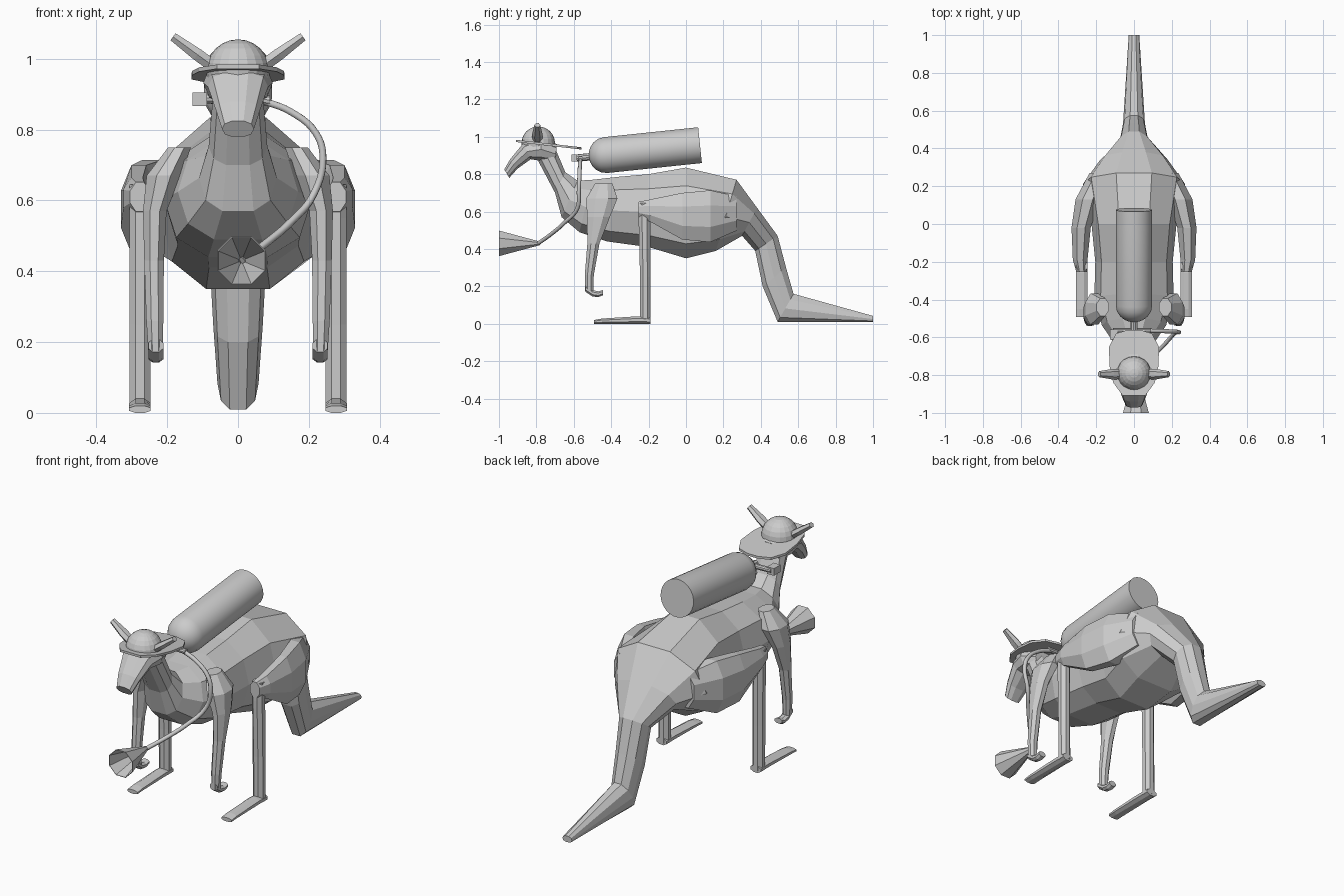
import bpy, bmesh, math
from mathutils import Vector as V

if "Cube" in bpy.data.objects:
    bpy.data.objects.remove(bpy.data.objects["Cube"])

grey = bpy.data.materials.new("plain grey")
grey.diffuse_color = (0.6, 0.6, 0.6, 1)
grey.use_nodes = True
grey.node_tree.nodes["Principled BSDF"].inputs["Base Color"].default_value = grey.diffuse_color


def finish(name, bm, mirror=False, smooth=False):
    bmesh.ops.recalc_face_normals(bm, faces=bm.faces)
    me = bpy.data.meshes.new(name)
    bm.to_mesh(me)
    bm.free()
    me.materials.append(grey)
    ob = bpy.data.objects.new(name, me)
    bpy.context.collection.objects.link(ob)
    if mirror:
        ob.modifiers.new("mirror", "MIRROR").use_mirror_merge = False
    if smooth:
        bpy.ops.object.select_all(action="DESELECT")
        ob.select_set(True)
        bpy.context.view_layer.objects.active = ob
        bpy.ops.object.shade_smooth_by_angle(angle=math.radians(35))
    return ob


def loft(name, rings, caps=True, **kw):
    """Skin a list of point rings with quads."""
    bm = bmesh.new()
    loops = [[bm.verts.new(p) for p in r] for r in rings]
    n = len(loops[0])
    for a, b in zip(loops, loops[1:]):
        for i in range(n):
            j = (i + 1) % n
            bm.faces.new((a[i], a[j], b[j], b[i]))
    if caps:
        bm.faces.new(loops[0])
        bm.faces.new(loops[-1])
    return finish(name, bm, **kw)


def oval(c, a, b, n=8):
    """Ring around c with half axes a and b."""
    c, a, b = V(c), V(a), V(b)
    return [c + a * math.cos(t) + b * math.sin(t)
            for t in (2 * math.pi * (i + 0.5) / n for i in range(n))]


HALF = [(0.4, 0), (0.83, 0.16), (1, 0.48), (0.84, 0.8), (0.35, 1)]


def section(yt, zt, yb, zb, w):
    """Symmetric body section between a top and a bottom point."""
    pts = HALF + [(-u, v) for u, v in reversed(HALF)]
    return [(u * w, yb + (yt - yb) * v, zb + (zt - zb) * v) for u, v in pts]


def rod(name, p, q, r, n=10, **kw):
    p, q = V(p), V(q)
    d = (q - p).normalized()
    a = d.orthogonal().normalized()
    b = d.cross(a)
    return loft(name, [oval(c, a * r, b * r, n) for c in (p, q)], **kw)


# Neck, torso and tail in one skin
loft("body_and_tail", [section(*s) for s in [
    (-0.70, 0.94, -0.79, 0.87, 0.07),
    (-0.645, 0.81, -0.70, 0.70, 0.083),
    (-0.58, 0.765, -0.665, 0.57, 0.11),
    (-0.50, 0.77, -0.57, 0.49, 0.17),
    (-0.37, 0.785, -0.42, 0.44, 0.21),
    (-0.20, 0.80, -0.20, 0.41, 0.205),
    (0.00, 0.835, 0.00, 0.35, 0.225),
    (0.27, 0.77, 0.16, 0.39, 0.27),
    (0.38, 0.62, 0.30, 0.47, 0.18),
    (0.49, 0.47, 0.37, 0.39, 0.08),
    (0.535, 0.30, 0.41, 0.20, 0.07),
    (0.575, 0.16, 0.49, 0.01, 0.058),
    (1.00, 0.042, 1.00, 0.01, 0.028)]])

# Head with tapering muzzle
loft("head", [section(*s) for s in [
    (-0.69, 0.96, -0.70, 0.86, 0.065),
    (-0.78, 1.00, -0.77, 0.87, 0.098),
    (-0.87, 0.965, -0.83, 0.88, 0.085),
    (-0.94, 0.88, -0.90, 0.83, 0.062),
    (-0.972, 0.825, -0.945, 0.78, 0.045)]])

# Ears
d, e = V((0.81, 0, 0.59)), V((-0.59, 0, 0.81))
loft("ears", [oval(V((0.05, -0.795, 0.965)) + d * t, e * r, (0, w, 0), 6)
              for t, r, w in [(0, 0.02, 0.025), (0.08, 0.02, 0.028), (0.165, 0.014, 0.016)]],
     mirror=True)

# Haunches
loft("haunches", [oval((x, y, z), (rx, 0, 0), (0, 0, rz)) for x, y, z, rx, rz in [
    (0.277, -0.255, 0.61, 0.030, 0.045),
    (0.285, -0.19, 0.605, 0.042, 0.065),
    (0.280, -0.02, 0.575, 0.055, 0.135),
    (0.245, 0.13, 0.575, 0.07, 0.15),
    (0.180, 0.27, 0.59, 0.06, 0.10)]], mirror=True)

# Hind shins and long feet
loft("shins", [oval((0.277, y, z), (0.032, 0, 0), (0, r, 0)) for y, z, r in [
    (-0.222, 0.645, 0.034), (-0.222, 0.55, 0.034), (-0.218, 0.25, 0.03),
    (-0.217, 0.01, 0.03)]], mirror=True)
loft("feet", [oval((0.277, y, h), (0.033, 0, 0), (0, 0, h * 1.08)) for y, h in [
    (-0.19, 0.018), (-0.26, 0.02), (-0.45, 0.014), (-0.492, 0.010)]], mirror=True)

# Arms and curled paws
loft("arms", [oval((x, y, z), (rx, 0, 0), (0, ry, 0)) for x, y, z, rx, ry in [
    (0.165, -0.44, 0.75, 0.035, 0.05),
    (0.210, -0.45, 0.67, 0.052, 0.09),
    (0.235, -0.468, 0.57, 0.036, 0.066),
    (0.237, -0.495, 0.43, 0.03, 0.035),
    (0.235, -0.517, 0.26, 0.026, 0.026),
    (0.233, -0.518, 0.175, 0.022, 0.024)]], mirror=True)
loft("paws", [oval((0.232, y, z), (0.023, 0, 0), (0, 0, r)) for y, z, r in [
    (-0.538, 0.19, 0.02), (-0.50, 0.163, 0.018), (-0.47, 0.158, 0.017),
    (-0.445, 0.166, 0.015)]], mirror=True)

# Hat: domed crown on a sloping brim
bm = bmesh.new()
bmesh.ops.create_uvsphere(bm, u_segments=20, v_segments=12, radius=0.09)
bmesh.ops.translate(bm, verts=bm.verts, vec=(0, -0.79, 0.965))
finish("hat_crown", bm)
edge = [(0.06, -0.908), (0.11, -0.84), (0.13, -0.75), (0.132, -0.65), (0.095, -0.58), (0.03, -0.56)]
edge += [(-x, y) for x, y in reversed(edge)]
loft("hat_brim", [[(x, y, 0.972 - 0.115 * (y + 0.91) + h) for x, y in edge] for h in (0, 0.012)])

# Air tank: cylinder with a rounded front, tilted slightly up at the back
rear, front, R = V((0, 0.075, 0.955)), V((0, -0.43, 0.902)), 0.097
ax = (front - rear).normalized()
up = V((1, 0, 0)).cross(ax)
steps = [(rear, R)] + [(front + ax * 0.09 * math.sin(t), R * math.cos(t))
                       for t in (math.radians(a) for a in (0, 20, 40, 58, 72, 82))]
loft("air_tank", [oval(c, (r, 0, 0), up * r, 24) for c, r in steps], smooth=True)

# Valve: stem, cross bar and knob
rod("valve_stem", (0, -0.51, 0.893), (0, -0.585, 0.886), 0.02)
rod("valve_bar", (-0.11, -0.565, 0.888), (0.09, -0.565, 0.882), 0.014)
bm = bmesh.new()
bmesh.ops.create_cube(bm, size=1)
bmesh.ops.scale(bm, verts=bm.verts, vec=(0.04, 0.055, 0.038))
bmesh.ops.translate(bm, verts=bm.verts, vec=(-0.108, -0.585, 0.886))
finish("valve_knob", bm)

# Breathing hose
path = [(0.07, -0.565, 0.882), (0.15, -0.567, 0.85), (0.22, -0.57, 0.79), (0.24, -0.573, 0.72),
        (0.215, -0.58, 0.62), (0.15, -0.65, 0.54), (0.08, -0.72, 0.48), (0.012, -0.79, 0.43)]
cu = bpy.data.curves.new("hose", "CURVE")
cu.dimensions, cu.bevel_depth, cu.bevel_resolution, cu.resolution_u = "3D", 0.011, 1, 5
cu.use_fill_caps = True
sp = cu.splines.new("BEZIER")
sp.bezier_points.add(len(path) - 1)
for bp, p in zip(sp.bezier_points, path):
    bp.co = p
    bp.handle_left_type = bp.handle_right_type = "AUTO"
cu.materials.append(grey)
hose = bpy.data.objects.new("hose", cu)
bpy.context.collection.objects.link(hose)
bpy.ops.object.select_all(action="DESELECT")
hose.select_set(True)
bpy.context.view_layer.objects.active = hose
bpy.ops.object.convert(target="MESH")

# Open eight-sided mouthpiece funnel
funnel = loft("funnel", [oval((0.01, y, 0.43), (r, 0, 0), (0, 0, r))
                         for y, r in [(-0.78, 0.01), (-1.0, 0.074)]], caps=False)
funnel.modifiers.new("wall", "SOLIDIFY").thickness = 0.003
